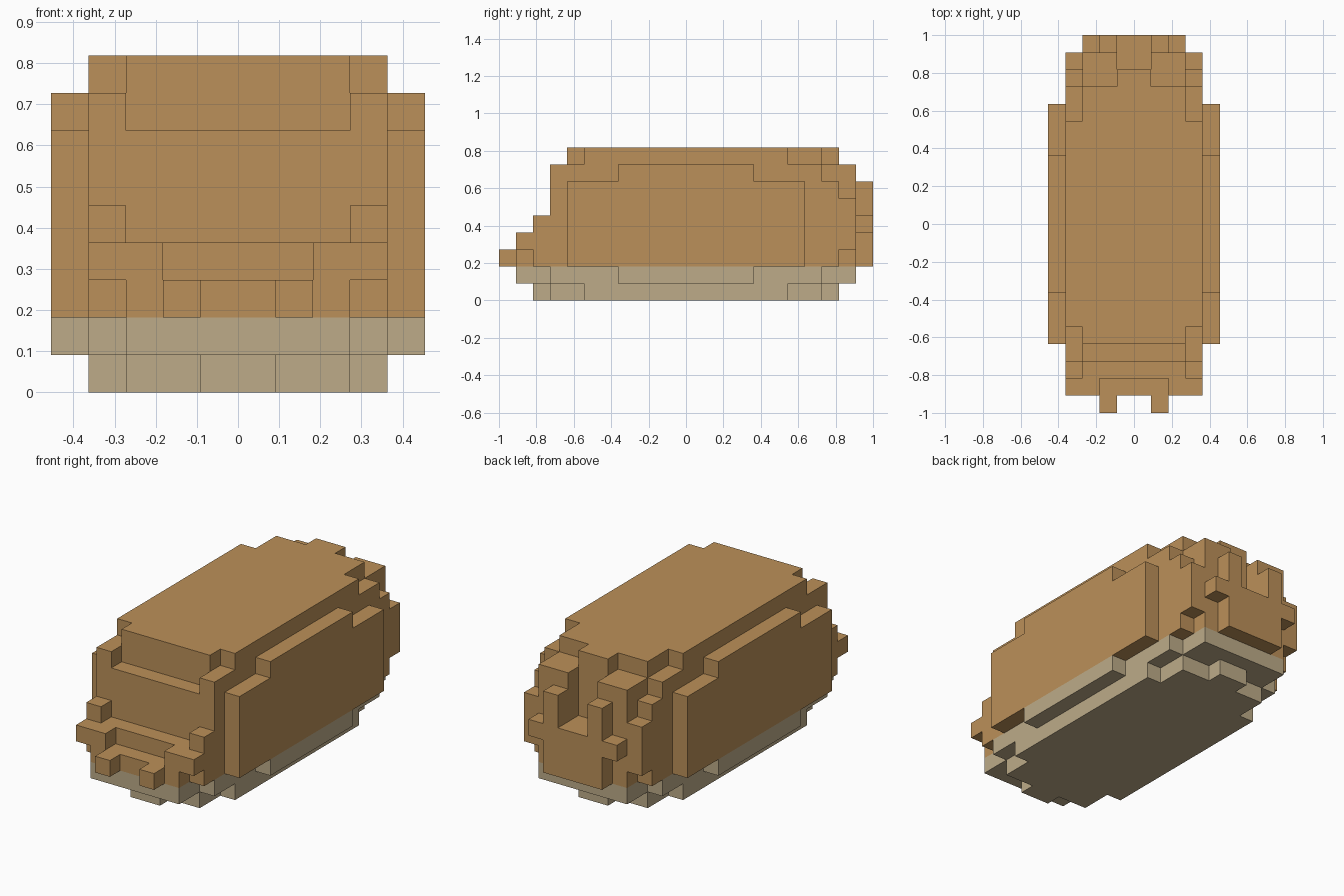
import bpy
import bmesh
from mathutils import Vector

old = bpy.data.objects.get("Cube")
if old:
    bpy.data.objects.remove(old, do_unlink=True)

U = 1 / 11  # size of one block


def make_material(name, rgb):
    mat = bpy.data.materials.new(name)
    mat.use_nodes = True
    mat.diffuse_color = (*rgb, 1)
    node = next(n for n in mat.node_tree.nodes if n.type == 'BSDF_PRINCIPLED')
    node.inputs["Base Color"].default_value = (*rgb, 1)
    node.inputs["Roughness"].default_value = 0.9
    return mat


brown = make_material("warm brown", (0.50, 0.28, 0.10))
tan = make_material("pale tan", (0.51, 0.41, 0.25))

# Each box is x, y and z from-to in blocks; x is mirrored to the other side.
parts = {
    "underside": (tan, [
        (0, 4, -6, 6, 0, 1), (0, 3, -8, 8, 0, 1), (0, 1, -9, 9, 0, 1),
        (0, 4, -8, 8, 1, 2), (0, 3, -10, 10, 1, 2)]),
    "side_skirts": (tan, [(4, 5, -4, 4, 1, 2)]),
    "body": (brown, [
        (0, 4, -8, 9, 2, 7), (3, 4, -8, 8, 7, 8),
        (0, 3, -7, 8, 7, 9), (0, 4, -6, 6, 8, 9)]),
    "side_panels": (brown, [(4, 5, -7, 7, 2, 7), (4, 5, -4, 4, 7, 8)]),
    "front_jaw": (brown, [
        (0, 4, -9, -8, 2, 4), (0, 3, -10, -9, 2, 3), (2, 4, -10, -9, 3, 4)]),
    "front_corner_knobs": (brown, [(3, 4, -9, -8, 4, 5)]),
    "front_teeth": (brown, [(1, 2, -11, -10, 2, 3)]),
    "rear_wall": (brown, [
        (0, 3, 9, 10, 2, 5), (1, 4, 9, 10, 3, 6), (1, 3, 9, 10, 6, 8),
        (1, 3, 8, 9, 7, 8), (0, 1, 8, 9, 7, 9)]),
    "rear_bracket": (brown, [
        (0, 2, 10, 11, 2, 4), (0, 3, 10, 11, 4, 5), (1, 2, 10, 11, 5, 7)]),
}


def fill(boxes):
    cells = set()
    for x0, x1, y0, y1, z0, z1 in boxes:
        for x in range(x0, x1):
            for y in range(y0, y1):
                for z in range(z0, z1):
                    cells |= {(x, y, z), (-1 - x, y, z)}
    return cells


filled = {name: fill(boxes) for name, (mat, boxes) in parts.items()}
solid = set().union(*filled.values())


def build(name, cells, mat):
    bm = bmesh.new()
    for cell in cells:
        centre = Vector(cell) + Vector((0.5, 0.5, 0.5))
        for axis in range(3):
            for sign in (-1, 1):
                beside = list(cell)
                beside[axis] += sign
                if tuple(beside) in solid:
                    continue
                # Outer face only, wound to point outward
                n, a, b = Vector(), Vector(), Vector()
                n[axis], a[(axis + 1) % 3], b[(axis + 2) % 3] = sign / 2, sign / 2, 0.5
                mid = centre + n
                ring = (mid - a - b, mid + a - b, mid + a + b, mid - a + b)
                bm.faces.new([bm.verts.new(p * U) for p in ring])
    # Join the block faces into large flat panels
    bmesh.ops.remove_doubles(bm, verts=bm.verts[:], dist=U / 100)
    bmesh.ops.dissolve_limit(bm, angle_limit=0.01, verts=bm.verts[:], edges=bm.edges[:])
    mesh = bpy.data.meshes.new(name)
    bm.to_mesh(mesh)
    bm.free()
    mesh.materials.append(mat)
    bpy.context.collection.objects.link(bpy.data.objects.new(name, mesh))


for name, (mat, boxes) in parts.items():
    build(name, filled[name], mat)
